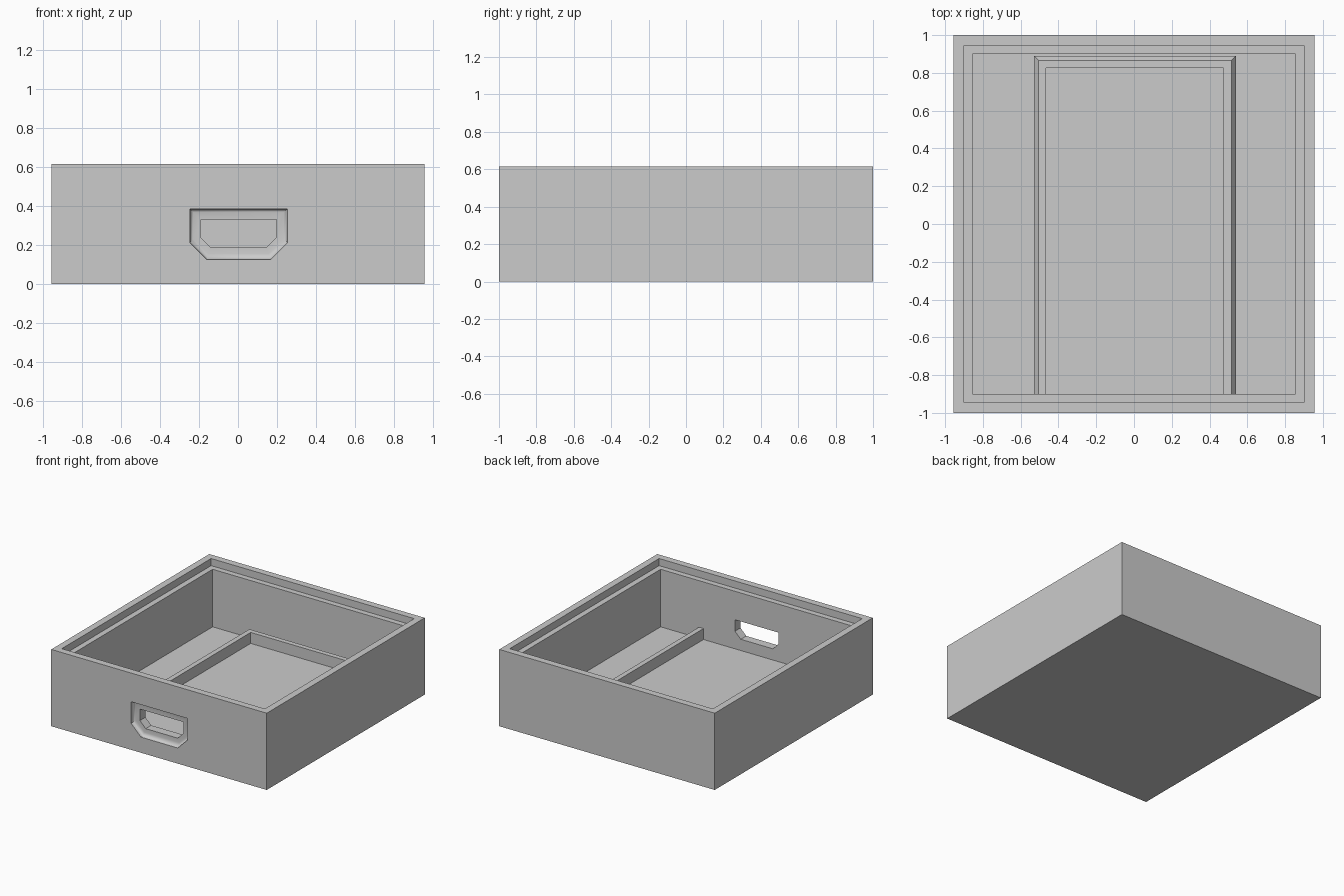
import bpy, bmesh, math

cube = bpy.data.objects.get("Cube")
if cube:
    bpy.data.objects.remove(cube, do_unlink=True)

GREY = (0.6, 0.6, 0.6, 1)
mat = bpy.data.materials.new("plain_grey")
mat.use_nodes = True
mat.diffuse_color = GREY
mat.node_tree.nodes["Principled BSDF"].inputs["Base Color"].default_value = GREY

HX, HY, HEIGHT = 0.955, 1.0, 0.615
FLOOR, LEDGE = 0.097, 0.558


def loft(name, rings, close_rings=True):
    """Bridge successive point rings and cap both ends."""
    bm = bmesh.new()
    loops = [[bm.verts.new(p) for p in ring] for ring in rings]
    n = len(loops[0])
    for a, b in zip(loops, loops[1:]):
        for i in range(n):
            j = (i + 1) % n
            bm.faces.new((a[i], a[j], b[j], b[i]))
    bm.faces.new(loops[0])
    bm.faces.new(loops[-1])
    bmesh.ops.recalc_face_normals(bm, faces=bm.faces)
    mesh = bpy.data.meshes.new(name)
    bm.to_mesh(mesh)
    bm.free()
    mesh.materials.append(mat)
    obj = bpy.data.objects.new(name, mesh)
    bpy.context.collection.objects.link(obj)
    return obj


def rect(inset, z):
    x, y = HX - inset, HY - inset
    return [(-x, -y, z), (x, -y, z), (x, y, z), (-x, y, z)]


def handle_ring(y, half, top, bottom, cut):
    """Rectangle with both lower corners cut off, facing the front."""
    c = 0.003
    return [(c - half, y, top), (c + half, y, top),
            (c + half, y, bottom + cut), (c + half - cut, y, bottom),
            (c - half + cut, y, bottom), (c - half, y, bottom + cut)]


# Tray: outer walls, rim, lid ledge and floor in one shell
tray = loft("tray", [rect(0, 0), rect(0, HEIGHT), rect(0.055, HEIGHT),
                     rect(0.055, LEDGE), rect(0.1, LEDGE), rect(0.1, FLOOR)])

# Handle: rounded finger recess, then a straight hole through the wall
rings = [handle_ring(-1.02, 0.25, 0.385, 0.125, 0.087)]
STEPS = 4
for i in range(STEPS + 1):
    a = math.pi / 2 * i / STEPS
    t = 1 - math.cos(a)
    rings.append(handle_ring(-1 + 0.03 * math.sin(a), 0.25 - 0.018 * t,
                             0.385 - 0.018 * t, 0.125 + 0.03 * t, 0.087 - 0.01 * t))
rings += [handle_ring(y, 0.193, 0.33, 0.187, 0.051) for y in (-0.97, -0.85)]
cutter = loft("handle_cutter", rings)
cutter.hide_render = True

mod = tray.modifiers.new("handle_cut", "BOOLEAN")
mod.operation = "DIFFERENCE"
mod.solver = "EXACT"
mod.object = cutter
bpy.context.view_layer.objects.active = tray
tray.select_set(True)
bpy.ops.object.modifier_apply(modifier=mod.name)
bpy.data.objects.remove(cutter, do_unlink=True)
bpy.ops.object.shade_smooth_by_angle(angle=math.radians(30))

# Divider: mitred three-sided rail with a sloped outer edge
profile = [(0, FLOOR - 0.01), (0, 0.15), (0.025, 0.185),
           (0.065, 0.185), (0.065, FLOOR - 0.01)]
corners = [(-1, False), (-1, True), (1, True), (1, False)]
loft("divider_rail", [[(0.005 + s * (0.535 - o), 0.89 - o if back else -0.91, z)
                       for o, z in profile] for s, back in corners])
